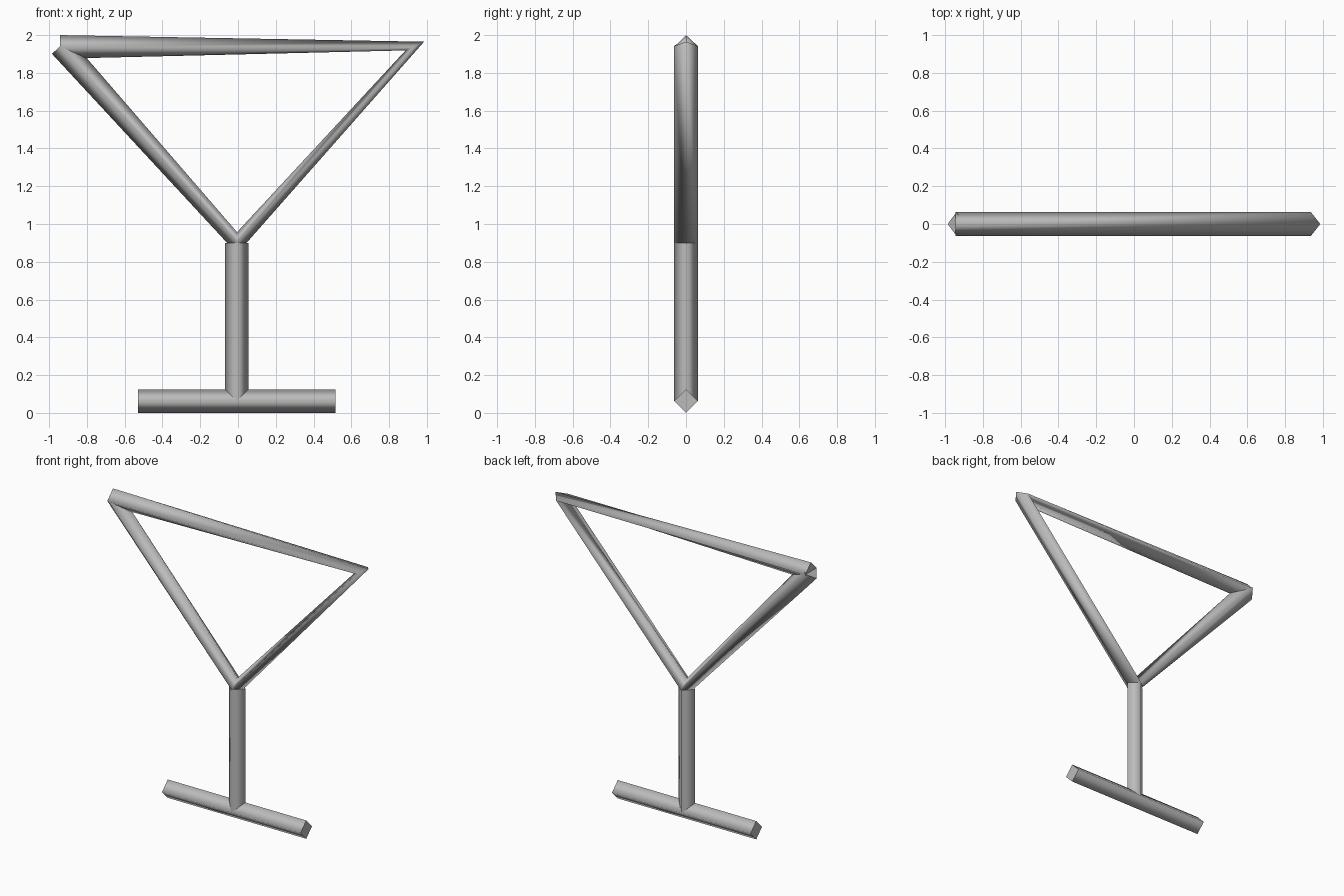
import bpy, bmesh
from mathutils import Vector

if "Cube" in bpy.data.objects:
    bpy.data.objects.remove(bpy.data.objects["Cube"])

R = 0.0625  # half width of the square tube, corner to corner

grey = bpy.data.materials.new("grey")
grey.diffuse_color = (0.5, 0.5, 0.5, 1)
grey.use_nodes = True
grey.node_tree.nodes["Principled BSDF"].inputs["Base Color"].default_value = grey.diffuse_color


def tube(name, stations):
    """Capped four-sided tube; each station is (centre x, z, outward corner dx, dz)."""
    bm = bmesh.new()
    rings = []
    for x, z, dx, dz in stations:
        c, v, side = Vector((x, 0, z)), Vector((dx, 0, dz)), Vector((0, R, 0))
        rings.append([bm.verts.new(p) for p in (c + v, c + side, c - v, c - side)])
    for a, b in zip(rings, rings[1:]):
        for i in range(4):
            j = (i + 1) % 4
            bm.faces.new((a[i], a[j], b[j], b[i])).smooth = True
    # flat end caps with sharp rims
    for ring in (rings[0], rings[-1]):
        cap = bm.faces.new(ring)
        for e in cap.edges:
            e.smooth = False
    bmesh.ops.recalc_face_normals(bm, faces=bm.faces)
    me = bpy.data.meshes.new(name)
    bm.to_mesh(me)
    bm.free()
    me.materials.append(grey)
    ob = bpy.data.objects.new(name, me)
    bpy.context.collection.objects.link(ob)
    return ob


# foot bar lying along x
tube("foot_bar", [(-0.53, R, 0, R), (0.515, R, 0, R)])

# upright stem
tube("stem", [(-0.007, R, R, 0), (-0.007, 0.9, R, 0)])

# triangular bowl: rim, right arm and left arm as one mitred tube
tube("bowl_frame", [
    (-0.943, 1.9375, 0, R),
    (0.936, 1.942, 0.049, 0.023),
    (-0.005, 0.9, 0, -0.057),
    (-0.939, 1.943, -0.046, -0.042),
])
